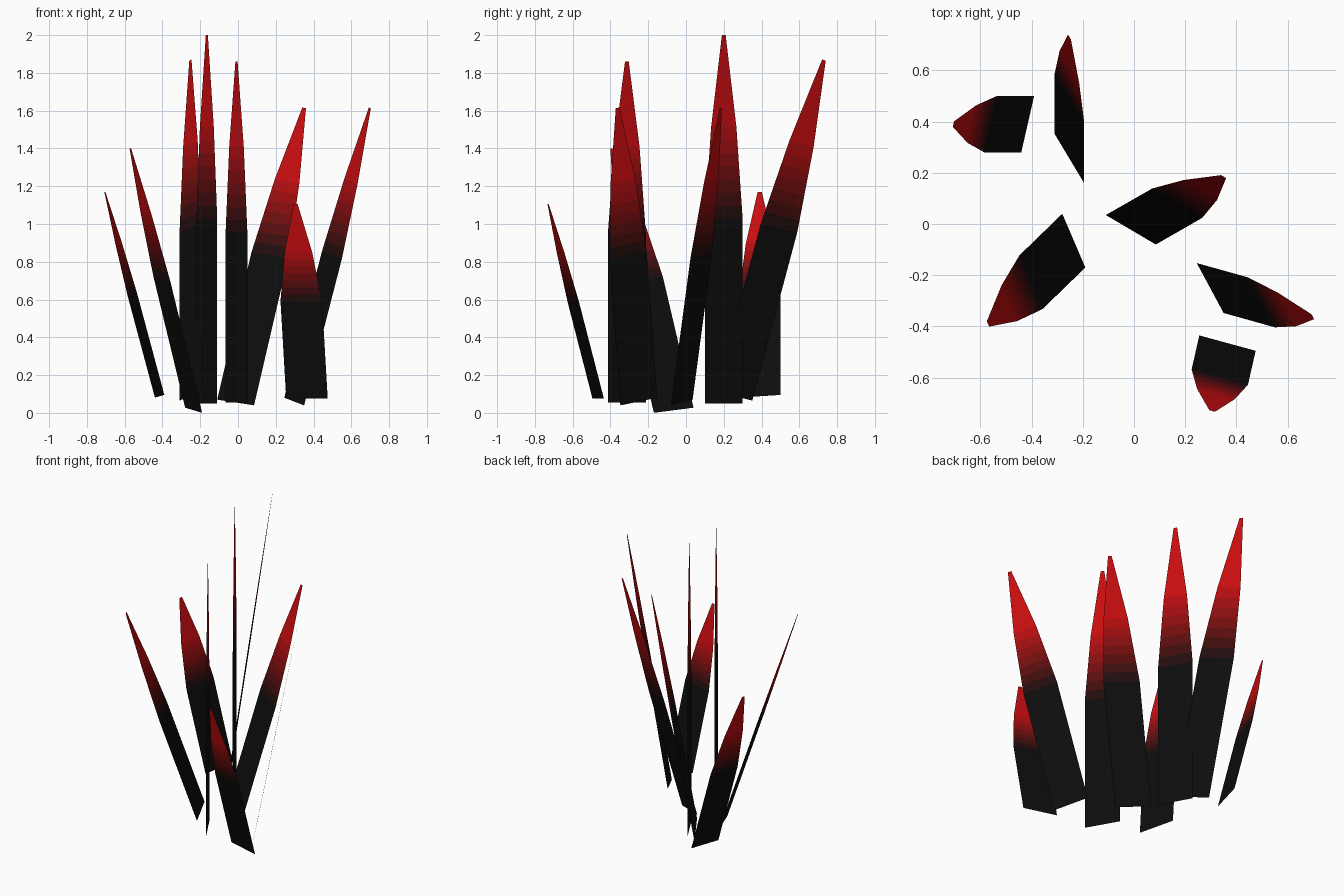
import bpy
from mathutils import Vector

if "Cube" in bpy.data.objects:
    bpy.data.objects.remove(bpy.data.objects["Cube"])

# Colour ramp from black stalk to red tip
STEPS = 8
mats = []
for i in range(STEPS + 1):
    t = (i / STEPS) ** 1.8
    m = bpy.data.materials.new(f"leaf_shade_{i}")
    m.diffuse_color = (0.004 + 0.58 * t, 0.004, 0.004 + 0.001 * t, 1)
    m.use_nodes = True
    m.node_tree.nodes["Principled BSDF"].inputs["Base Color"].default_value = m.diffuse_color
    mats.append(m)

# Blade profile: (fraction of length, fraction of half width);
# the span between shoulder and taper is cut into gradient bands
rows = [(0, 1)]
rows += [(0.5 + 0.25 * i / (STEPS - 1), 1 - 0.33 * i / (STEPS - 1)) for i in range(STEPS)]
rows += [(1, 0.1)]


def blade(name, base, tip, half):
    """Flat pointed leaf from base centre to tip centre, with half-width vector."""
    base, tip, half = Vector(base), Vector(tip), Vector(half)
    verts = []
    for f, w in rows:
        c = base.lerp(tip, f)
        verts += [c - half * w, c + half * w]
    faces = [(2 * i, 2 * i + 1, 2 * i + 3, 2 * i + 2) for i in range(len(rows) - 1)]
    me = bpy.data.meshes.new(name)
    me.from_pydata(verts, [], faces)
    for m in mats:
        me.materials.append(m)
    for i, p in enumerate(me.polygons):
        p.material_index = i
    ob = bpy.data.objects.new(name, me)
    bpy.context.collection.objects.link(ob)


# Two upright leaves
blade("leaf_upright_back", (-0.165, 0.2, 0.05), (-0.165, 0.2, 2.0), (0.055, -0.1, 0))
blade("leaf_upright_front", (-0.008, -0.313, 0.055), (-0.008, -0.313, 1.86), (0.0575, -0.1, 0))
# Six leaves leaning outward
blade("leaf_left_back", (-0.415, 0.39, 0.088), (-0.705, 0.39, 1.17), (0.025, 0.11, 0.007))
blade("leaf_left_front", (-0.235, -0.065, 0.014), (-0.57, -0.39, 1.4), (0.045, -0.105, -0.0135))
blade("leaf_back", (-0.252, 0.255, 0.09), (-0.252, 0.73, 1.868), (0.0575, -0.096, 0.025))
blade("leaf_middle", (-0.0125, -0.0225, 0.055), (0.35, 0.185, 1.615), (0.0975, -0.0575, -0.015))
blade("leaf_right", (0.2975, -0.25, 0.06), (0.698, -0.362, 1.615), (0.0525, -0.0975, -0.0205))
blade("leaf_front_short", (0.365, -0.465, 0.076), (0.305, -0.73, 1.105), (0.11, -0.03, -0.001))
